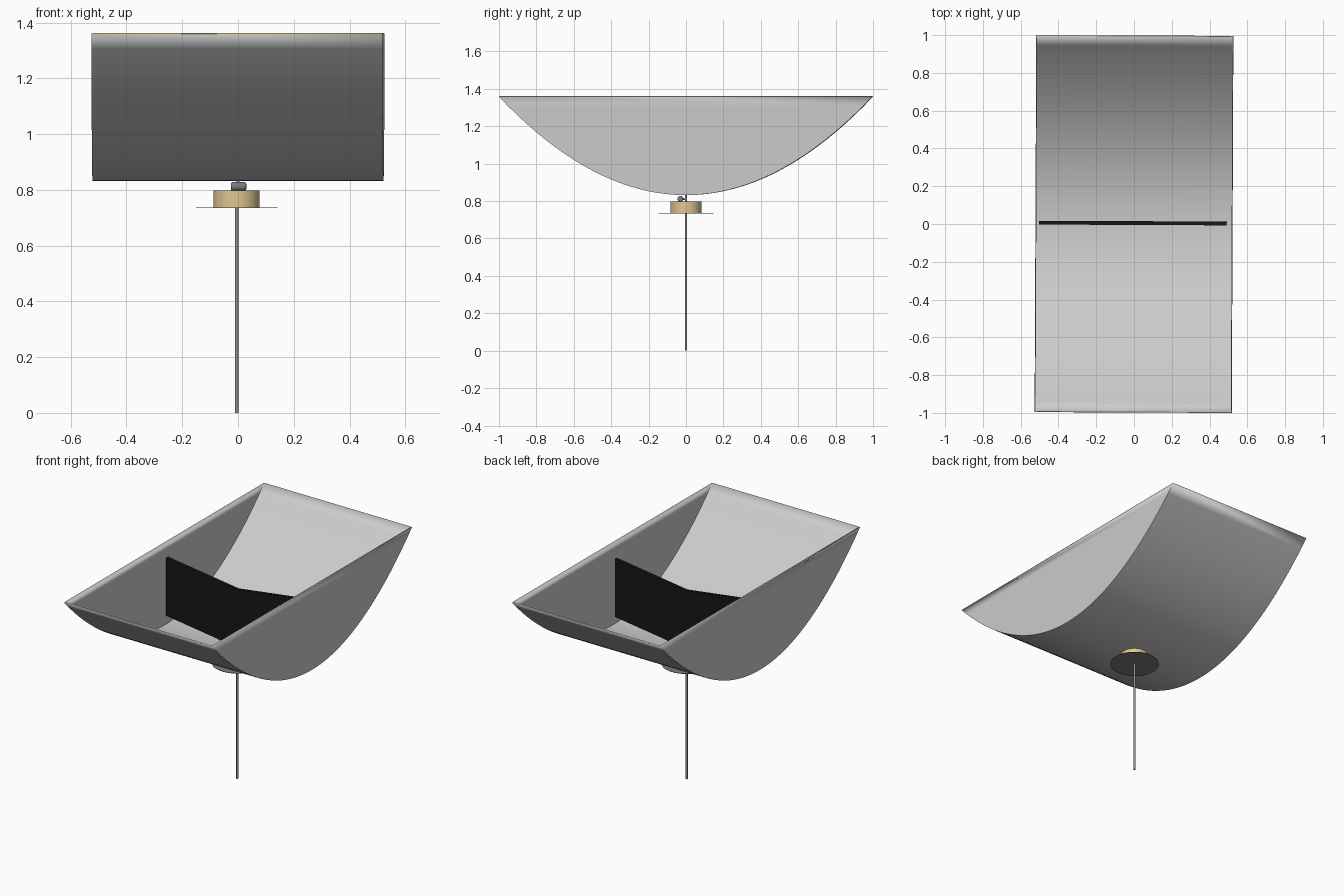
import bpy, bmesh, math
from mathutils import Vector

if "Cube" in bpy.data.objects:
    bpy.data.objects.remove(bpy.data.objects["Cube"])


def mat(name, rgb):
    m = bpy.data.materials.new(name)
    m.diffuse_color = (*rgb, 1)
    m.use_nodes = True
    m.node_tree.nodes["Principled BSDF"].inputs["Base Color"].default_value = m.diffuse_color
    return m


gold = mat("brass", (0.75, 0.56, 0.28))
black = mat("matte_black", (0.008, 0.008, 0.008))
steel = mat("pole_steel", (0.32, 0.26, 0.27))
dark = mat("dark_grey", (0.2, 0.2, 0.21))


def mesh_object(name, bm, material=None):
    me = bpy.data.meshes.new(name)
    bmesh.ops.recalc_face_normals(bm, faces=bm.faces)
    bm.to_mesh(me)
    bm.free()
    ob = bpy.data.objects.new(name, me)
    bpy.context.collection.objects.link(ob)
    if material:
        me.materials.append(material)
    return ob


def smooth(ob):
    bpy.ops.object.select_all(action='DESELECT')
    ob.select_set(True)
    bpy.context.view_layer.objects.active = ob
    bpy.ops.object.shade_smooth_by_angle(angle=math.radians(35))


def rod(name, a, b, r, material=None, sides=24):
    a, b = Vector(a), Vector(b)
    d = b - a
    bpy.ops.mesh.primitive_cylinder_add(vertices=sides, radius=r, depth=d.length, location=(a + b) / 2,
                                        rotation=d.to_track_quat('Z', 'Y').to_euler())
    ob = bpy.context.object
    ob.name = name
    if material:
        ob.data.materials.append(material)
    smooth(ob)
    return ob


TILT = math.radians(-0.25)
HALF, LOW, RIM, N = 0.522, 0.832, 1.358, 40

# Parabolic trough with closed ends and brass rim edges
bm = bmesh.new()
rows = []
for x in (-HALF, HALF):
    row = []
    for i in range(N + 1):
        y = -0.998 + 1.996 * i / N
        row.append(bm.verts.new((x, y, LOW + (RIM - LOW) * (y / 0.998) ** 2)))
    rows.append(row)
for i in range(N):
    bm.faces.new((rows[0][i], rows[1][i], rows[1][i + 1], rows[0][i + 1]))
# end walls as strips, each joining a left and right point at equal height
for row in rows:
    for i in range(N // 2 - 1):
        bm.faces.new((row[i], row[i + 1], row[N - i - 1], row[N - i]))
    h = N // 2
    bm.faces.new((row[h - 1], row[h], row[h + 1]))
trough = mesh_object("trough_reflector", bm)
trough.data.materials.append(None)
trough.data.materials.append(gold)
trough.rotation_euler.z = TILT
# outward normals mean the default solidify goes inwards
if sum(p.normal.z * p.area for p in trough.data.polygons) > 0:
    trough.data.flip_normals()
s = trough.modifiers.new("thickness", 'SOLIDIFY')
s.thickness = 0.007
s.offset = -1
s.material_offset_rim = 1
smooth(trough)

# Two black absorber panels rising from the centre in a shallow V
for side, name in ((-1, "absorber_panel_left"), (1, "absorber_panel_right")):
    bm = bmesh.new()
    bmesh.ops.create_cube(bm, size=1)
    for v in bm.verts:
        x = 0.497 * (v.co.x + 0.5)
        v.co = (side * x - 0.006, v.co.y * 0.02 + 0.005, 1.018 + v.co.z * 0.368 + x * 0.136)
    mesh_object(name, bm, black).rotation_euler.z = TILT

# Pole, drum and thin plate
CX = -0.005
rod("support_pole", (CX, 0, 0), (CX, 0, 0.74), 0.0065, steel)
rod("drum_mount", (CX, 0, 0.736), (CX, 0, 0.797), 0.083, gold, 64)
rod("thin_plate", (CX, 0, 0.734), (CX, 0, 0.736), 0.146, dark, 64)

# Pivot between drum and trough
rod("pivot_pin", (0, 0, 0.79), (0, 0, 0.836), 0.005)
motor = rod("pivot_roller", (-0.026, -0.03, 0.812), (0.03, -0.03, 0.812), 0.016, dark)
b = motor.modifiers.new("rounding", 'BEVEL')
b.width = 0.008
b.segments = 3
rod("pivot_link", (0, -0.03, 0.812), (0, 0, 0.812), 0.005)
